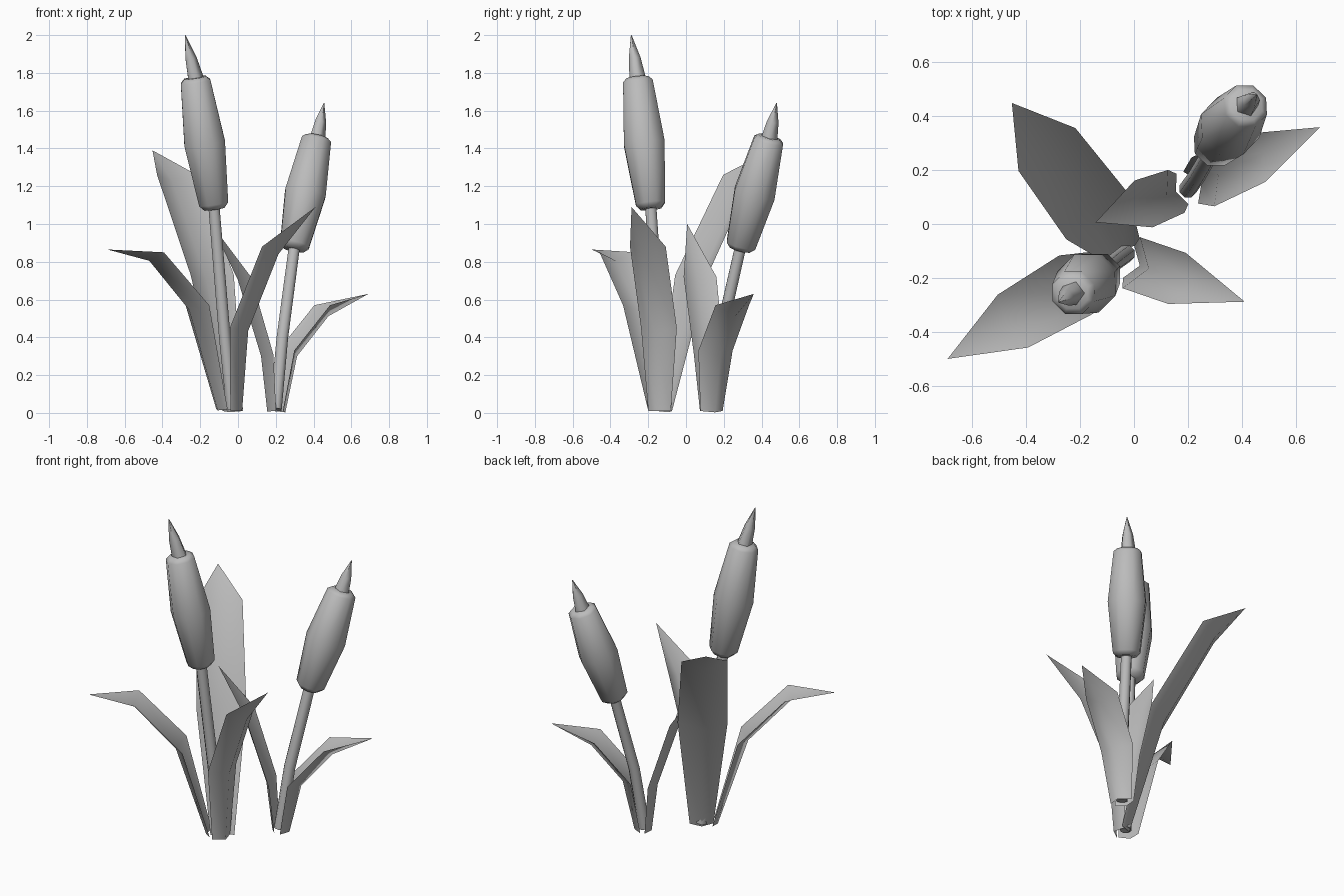
import bpy
import bmesh
import math
from mathutils import Vector

if "Cube" in bpy.data.objects:
    bpy.data.objects.remove(bpy.data.objects["Cube"], do_unlink=True)

grey = bpy.data.materials.new("plain_grey")
grey.use_nodes = True
grey.diffuse_color = (0.5, 0.5, 0.5, 1)
grey.node_tree.nodes["Principled BSDF"].inputs["Base Color"].default_value = grey.diffuse_color


def finish(name, bm, angle):
    mesh = bpy.data.meshes.new(name)
    bm.to_mesh(mesh)
    bm.free()
    mesh.materials.append(grey)
    obj = bpy.data.objects.new(name, mesh)
    bpy.context.collection.objects.link(obj)
    bpy.ops.object.select_all(action="DESELECT")
    obj.select_set(True)
    bpy.context.view_layer.objects.active = obj
    bpy.ops.object.shade_smooth_by_angle(angle=math.radians(angle))


def loft(name, points, radii, sides=8):
    """Closed round body through rings centred on the points."""
    bm = bmesh.new()
    axis = (points[-1] - points[0]).normalized()
    u = axis.cross(Vector((0, 1, 0))).normalized()
    v = axis.cross(u)
    rings = []
    for p, r in zip(points, radii):
        turns = [math.tau * (i + 0.5) / sides for i in range(sides)]
        rings.append([bm.verts.new(p + (u * math.cos(a) + v * math.sin(a)) * r) for a in turns])
    for low, high in zip(rings, rings[1:]):
        for i in range(sides):
            j = (i + 1) % sides
            bm.faces.new((low[i], low[j], high[j], high[i]))
    bm.faces.new(rings[0][::-1])
    bm.faces.new(rings[-1])
    bmesh.ops.recalc_face_normals(bm, faces=bm.faces)
    finish(name, bm, 75)


def cattail(side, root, bend, bottom, top, tip):
    root, bend, bottom, top, tip = map(Vector, (root, bend, bottom, top, tip))
    loft(side + "_stem", [root, bend, bottom.lerp(top, 0.03)], [0.034, 0.033, 0.032])
    steps = [0, 0.04, 0.5, 0.97, 1]
    loft(side + "_seed_head", [bottom.lerp(top, t) for t in steps],
         [0.058, 0.084, 0.117, 0.085, 0.062])
    loft(side + "_spike", [top.lerp(tip, t) for t in (-0.05, 0.45, 1)],
         [0.046, 0.033, 0.002], 5)


def leaf(name, root, heading, path, widths, fold):
    """Folded blade: path holds (outward distance, height), keel faces out."""
    bm = bmesh.new()
    out = Vector((math.cos(math.radians(heading)), math.sin(math.radians(heading)), 0))
    up = Vector((0, 0, 1))
    across = up.cross(out)
    spine = [Vector((*root, 0)) + out * d + up * z for d, z in path]
    rows = []
    for i, half in enumerate(widths):
        along = (spine[i + 1] - spine[max(i - 1, 0)]).normalized()
        keel = along.cross(across) * fold * half
        if keel.dot(out) < 0:
            keel = -keel
        p = spine[i]
        rows.append([bm.verts.new(q) for q in (p + across * half, p + keel, p - across * half)])
    for low, high in zip(rows, rows[1:]):
        for i in range(2):
            bm.faces.new((low[i], low[i + 1], high[i + 1], high[i]))
    point = bm.verts.new(spine[-1])
    for i in range(2):
        bm.faces.new((rows[-1][i], rows[-1][i + 1], point))
    finish(name, bm, 120)


# Two cattails
cattail("tall", (-0.03, -0.11, 0.02), (-0.07, -0.14, 0.4), (-0.125, -0.185, 1.08),
        (-0.228, -0.257, 1.775), (-0.28, -0.29, 2))
cattail("short", (0.2, 0.13, 0.02), (0.235, 0.18, 0.4), (0.295, 0.285, 0.865),
        (0.418, 0.442, 1.46), (0.455, 0.48, 1.64))

# Leaves around the tall cattail
leaf("tall_back_leaf", (-0.028, -0.115), 127,
     [(0, 0.01), (0.18, 0.73), (0.49, 1.26), (0.706, 1.39)], [0.068, 0.143, 0.132], 0.4)
leaf("tall_side_leaf", (-0.085, -0.15), 210,
     [(0, 0.02), (0.15, 0.57), (0.42, 0.85), (0.7, 0.865)], [0.06, 0.125, 0.113], 0.45)
leaf("tall_front_leaf", (-0.02, -0.14), -19,
     [(0, 0.01), (0.01, 0.45), (0.19, 0.88), (0.455, 1.09)], [0.063, 0.1, 0.1], 0.7)

# Leaves around the short cattail
leaf("short_outer_leaf", (0.21, 0.135), 25,
     [(0, 0.01), (0.05, 0.33), (0.26, 0.57), (0.53, 0.63)], [0.065, 0.1, 0.098], 0.7)
leaf("short_inner_leaf", (0.18, 0.13), 201,
     [(0, 0.01), (0.025, 0.31), (0.155, 0.72), (0.345, 1)], [0.06, 0.085, 0.093], 0.45)
